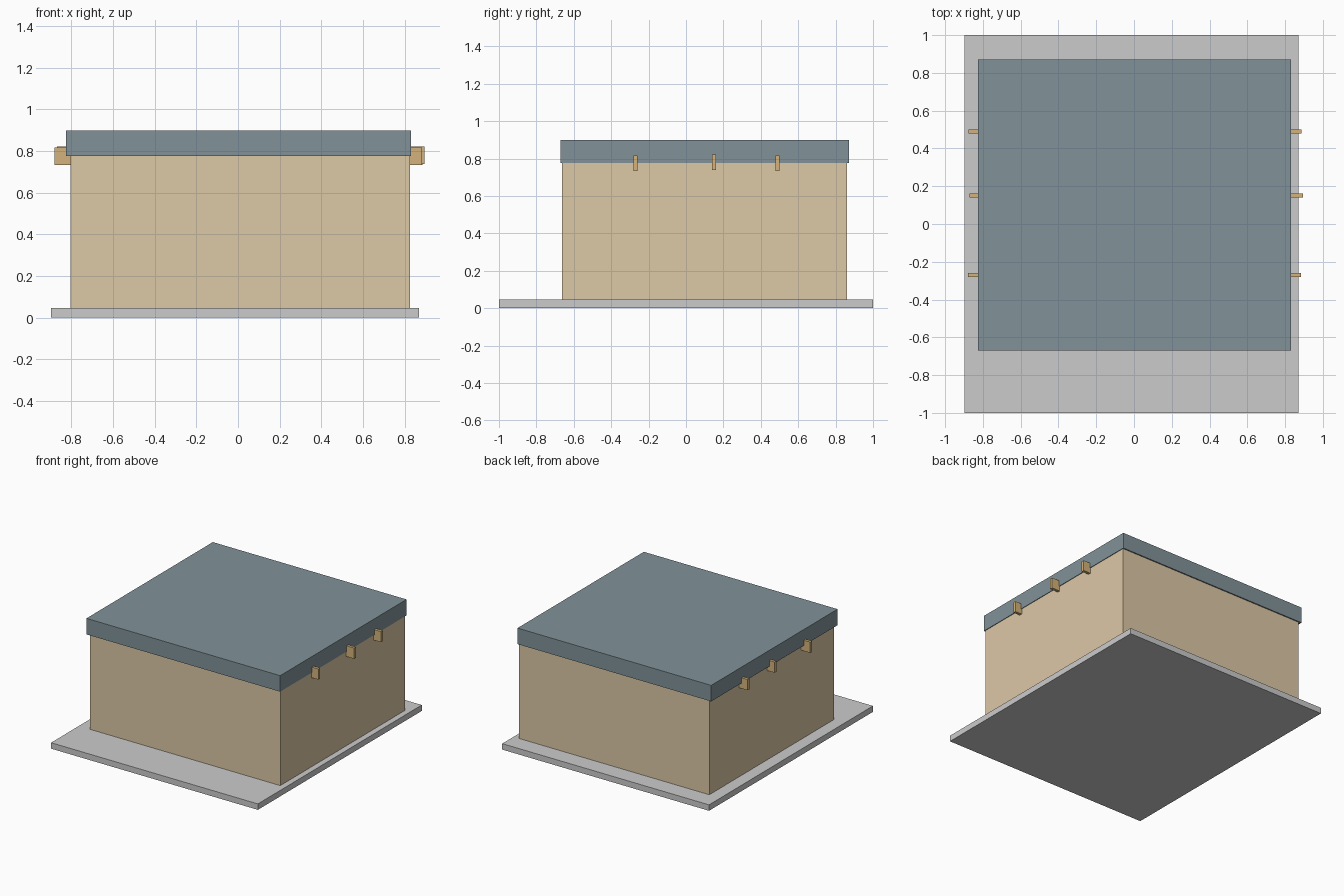
import bpy
import bmesh
from mathutils import Vector

if "Cube" in bpy.data.objects:
    bpy.data.objects.remove(bpy.data.objects["Cube"])


def material(name, color):
    m = bpy.data.materials.new(name)
    m.diffuse_color = color
    m.use_nodes = True
    m.node_tree.nodes["Principled BSDF"].inputs["Base Color"].default_value = m.diffuse_color
    return m


def box(name, lo, hi, mat=None):
    """Axis-aligned box between two opposite corners."""
    lo, hi = Vector(lo), Vector(hi)
    bm = bmesh.new()
    bmesh.ops.create_cube(bm, size=1)
    bmesh.ops.scale(bm, vec=hi - lo, verts=bm.verts)
    bmesh.ops.translate(bm, vec=(lo + hi) / 2, verts=bm.verts)
    mesh = bpy.data.meshes.new(name)
    bm.to_mesh(mesh)
    bm.free()
    obj = bpy.data.objects.new(name, mesh)
    bpy.context.collection.objects.link(obj)
    if mat:
        mesh.materials.append(mat)
    return obj


wall_mat = material("plaster", (0.72, 0.58, 0.38, 1))
roof_mat = material("slate", (0.22, 0.29, 0.32, 1))
wood_mat = material("wood", (0.65, 0.45, 0.2, 1))

# Ground slab
box("base_slab", (-0.897, -1, 0), (0.87, 1, 0.046))

# Walls and flat roof with a slight overhang
box("walls", (-0.803, -0.662, 0.046), (0.825, 0.862, 0.778), wall_mat)
box("roof", (-0.825, -0.671, 0.776), (0.83, 0.871, 0.9), roof_mat)

# Cross beams poking out on both sides: x start, x end, y centre, z bottom
beams = [(-0.88, 0.884, -0.27, 0.734),
         (-0.87, 0.895, 0.15, 0.738),
         (-0.876, 0.887, 0.489, 0.734)]
for i, (x0, x1, y, z) in enumerate(beams):
    box(f"cross_beam_{i + 1}", (x0, y - 0.011, z), (x1, y + 0.011, z + 0.083), wood_mat)
